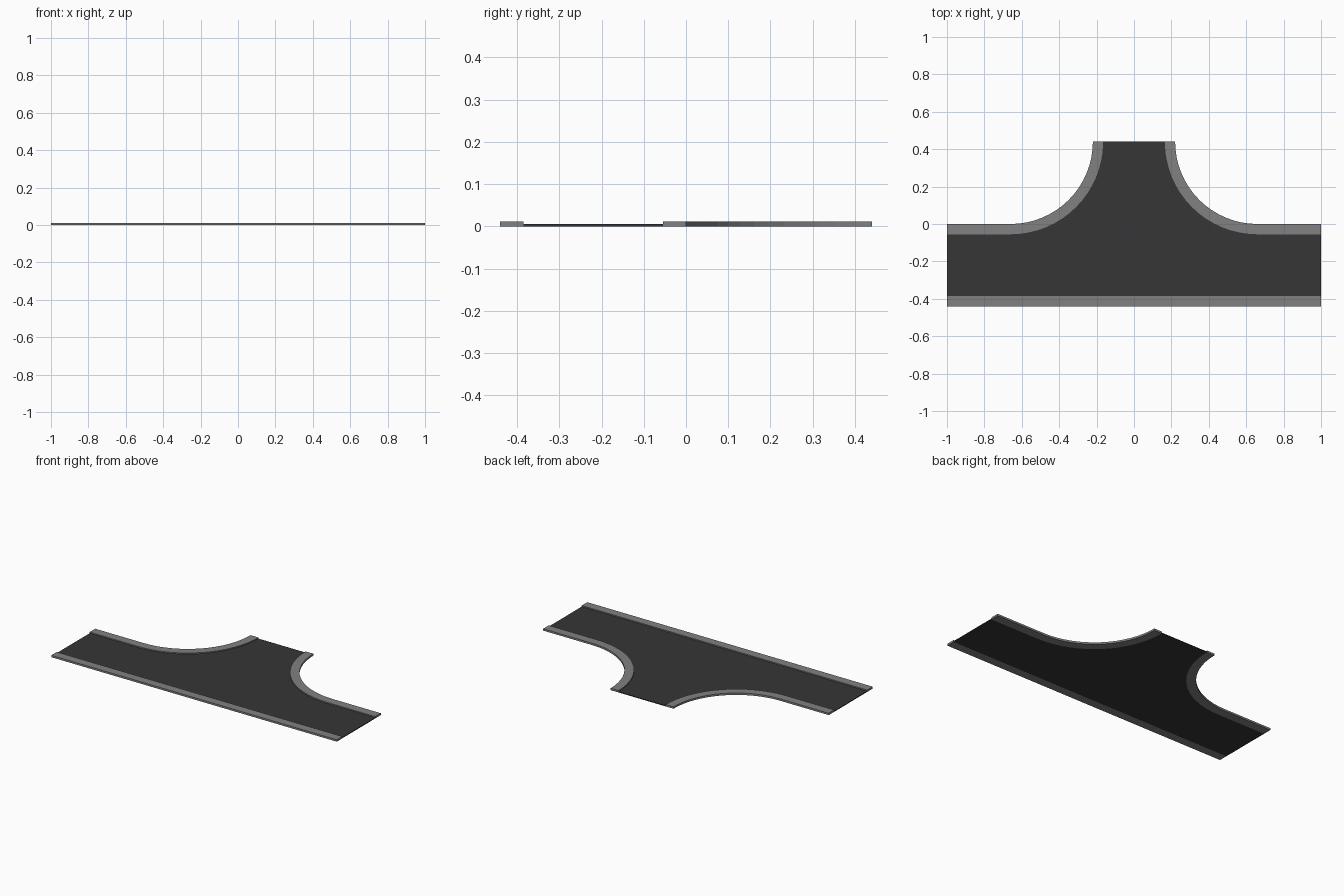
import bpy, bmesh, math

if "Cube" in bpy.data.objects:
    bpy.data.objects.remove(bpy.data.objects["Cube"])

HALF_Y = 0.44      # half depth, also outer corner radius
KERB = 0.055       # pavement width
CX = 0.66          # corner arc centre (x), y = HALF_Y
ROAD_H, KERB_H = 0.005, 0.012
SEG = 16


def material(name, v):
    m = bpy.data.materials.new(name)
    m.diffuse_color = (v, v, v, 1)
    m.use_nodes = True
    m.node_tree.nodes["Principled BSDF"].inputs["Base Color"].default_value = m.diffuse_color
    return m


asphalt = material("asphalt", 0.037)
concrete = material("concrete", 0.22)


def prism(name, outline, height, mat):
    """Extrude a flat outline from z = 0 up to height."""
    bm = bmesh.new()
    face = bm.faces.new([bm.verts.new((x, y, 0)) for x, y in outline])
    up = bmesh.ops.extrude_face_region(bm, geom=[face], use_keep_orig=True)
    verts = [g for g in up["geom"] if isinstance(g, bmesh.types.BMVert)]
    bmesh.ops.translate(bm, verts=verts, vec=(0, 0, height))
    bmesh.ops.recalc_face_normals(bm, faces=bm.faces)
    # clean triangles for the concave outlines
    bmesh.ops.triangulate(bm, faces=[f for f in bm.faces if len(f.verts) > 4])
    me = bpy.data.meshes.new(name)
    bm.to_mesh(me)
    bm.free()
    me.materials.append(mat)
    ob = bpy.data.objects.new(name, me)
    bpy.context.collection.objects.link(ob)
    return ob


def edge(side, r):
    """Edge line from the main road end, round the corner, to the side road end."""
    pts = [(side, HALF_Y - r)]
    for i in range(SEG + 1):
        a = math.pi / 2 * i / SEG
        pts.append((side * (CX - r * math.sin(a)), HALF_Y - r * math.cos(a)))
    # mirror the centre so the arc bends toward the side road
    return [pts[0]] + [(side * (CX - r * math.sin(math.pi / 2 * i / SEG)), y)
                       for i, (_, y) in enumerate(pts[1:])]


R_OUT, R_IN = HALF_Y, HALF_Y + KERB
south = -HALF_Y + KERB

# road surface
prism("road", [(-1, south), (1, south)] + edge(1, R_IN) + edge(-1, R_IN)[::-1],
      ROAD_H, asphalt)

# curved corner pavements
for side, label in ((-1, "left"), (1, "right")):
    prism("pavement_" + label, edge(side, R_OUT) + edge(side, R_IN)[::-1],
          KERB_H, concrete)

# straight pavement
prism("pavement_straight", [(-1, -HALF_Y), (1, -HALF_Y), (1, south), (-1, south)],
      KERB_H, concrete)
